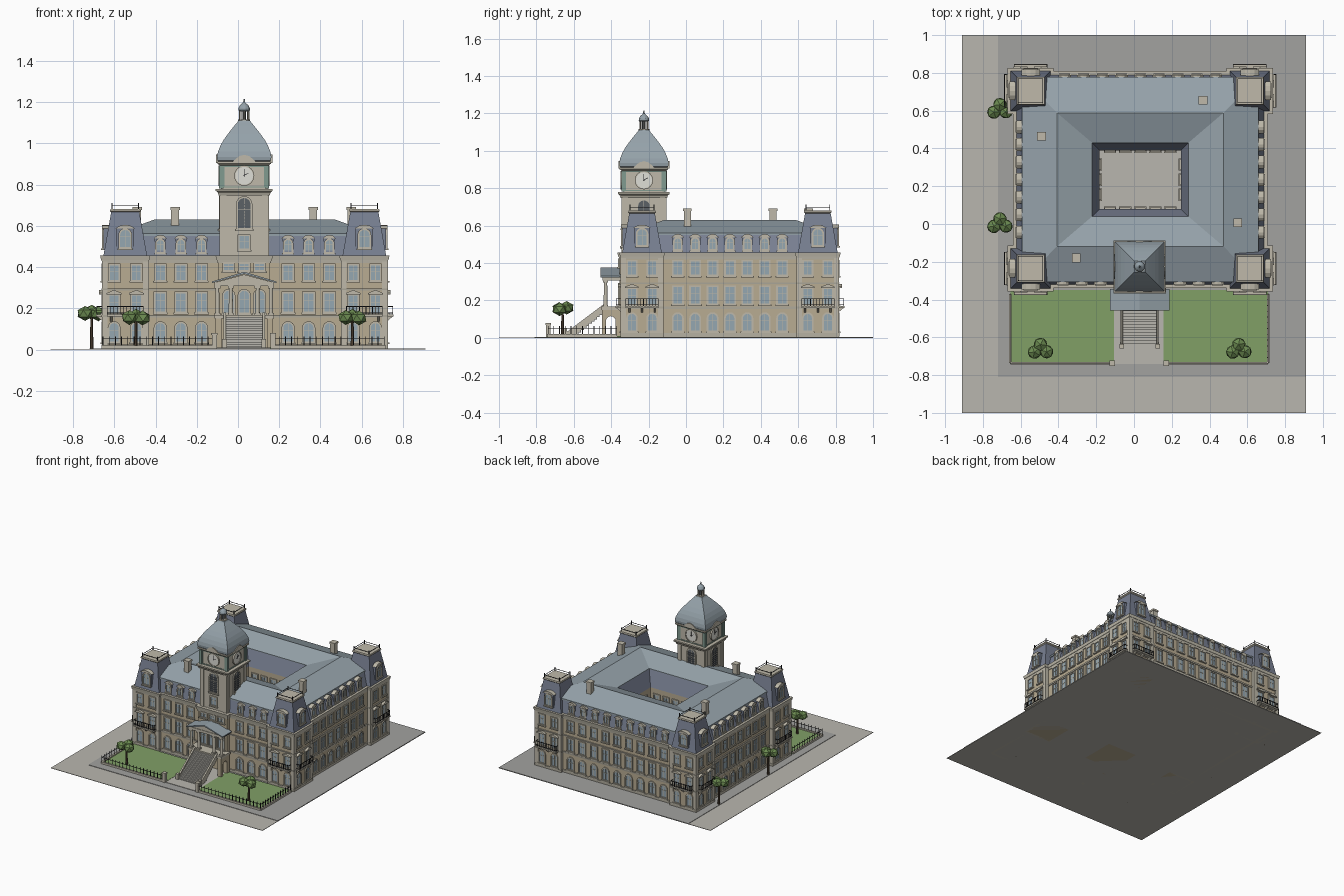
import bpy, bmesh, math, random
from mathutils import Matrix, Vector

if "Cube" in bpy.data.objects:
    bpy.data.objects.remove(bpy.data.objects["Cube"])

random.seed(3)
COLORS = dict(stone=(.72, .67, .57), trim=(.74, .72, .66), slate=(.47, .50, .57), roof=(.58, .63, .66),
              glass=(.58, .65, .69), iron=(.16, .16, .17), lawn=(.50, .62, .40), road=(.72, .71, .68),
              pave=(.63, .63, .62), copper=(.50, .60, .56), leaf=(.42, .54, .32), bark=(.32, .27, .22),
              dark=(.36, .38, .40), white=(.87, .87, .84))
parts = {}


def bm_of(part, mat):
    return parts.setdefault(part, (bmesh.new(), mat))[0]


def box(part, mat, M, x0, x1, y0, y1, z0, z1):
    S = Matrix.Diagonal((x1 - x0, y1 - y0, z1 - z0, 1))
    T = Matrix.Translation(((x0 + x1) / 2, (y0 + y1) / 2, (z0 + z1) / 2))
    bmesh.ops.create_cube(bm_of(part, mat), size=1, matrix=M @ T @ S)


def prism(part, mat, M, pts, d0, d1):
    bm = bm_of(part, mat)
    a, b = [[bm.verts.new(M @ Vector((u, d, z))) for u, z in pts] for d in (d0, d1)]
    bm.faces.new(a)
    bm.faces.new(b[::-1])
    for i in range(len(a)):
        j = (i + 1) % len(a)
        bm.faces.new((a[i], b[i], b[j], a[j]))


def loft(part, mat, M, secs, wrap=False, n=4):
    """Stack of rectangles (n=4) or round rings given as (half x, half y, z)."""
    bm = bm_of(part, mat)
    s = math.sqrt(2) if n == 4 else 1
    ang = [math.pi / 4 + i * math.tau / n for i in range(n)]
    rings = [[bm.verts.new(M @ Vector((hx * s * math.cos(a), hy * s * math.sin(a), z))) for a in ang]
             for hx, hy, z in secs]
    for k in range(len(rings) - (0 if wrap else 1)):
        r, q = rings[k], rings[(k + 1) % len(rings)]
        for i in range(n):
            j = (i + 1) % n
            bm.faces.new((r[i], r[j], q[j], q[i]))
    if not wrap:
        bm.faces.new(rings[0][::-1])
        bm.faces.new(rings[-1])


def band(part, mat, M, hx, hy, z0, z1, t):
    loft(part, mat, M, [(hx - .01, hy - .01, z0), (hx + t * .7, hy + t * .7, z0), (hx + t, hy + t, z1),
                        (hx - .01, hy - .01, z1)], True)


def outline(u, w, z0, z1, arch):
    h = w / 2
    if not arch:
        return [(u - h, z0), (u + h, z0), (u + h, z1), (u - h, z1)]
    return [(u - h, z0), (u + h, z0)] + [(u + h * math.cos(a * math.pi / 8), z1 - h + h * math.sin(a * math.pi / 8))
                                         for a in range(9)]


def frame(part, mat, M, outer, inner, d0, d1):
    n = len(outer)
    for i in range(n):
        j = (i + 1) % n
        prism(part, mat, M, [outer[i], outer[j], inner[j], inner[i]], d0, d1)


def window(M, u, w, z0, z1, D, arch=False, hood=False, pane='glass'):
    inner = outline(u, w, z0, z1, arch)
    frame('window_surrounds', 'trim', M, outline(u, w + .018, z0 - .008, z1 + .009, arch), inner, D - .005, D + .008)
    prism('window_panes_' + pane, pane, M, inner, D - .005, D + .002)
    box('window_bars', 'trim', M, u - .0015, u + .0015, D, D + .004, z0, z1)
    zm = z0 + (z1 - z0) * .6
    box('window_bars', 'trim', M, u - w / 2, u + w / 2, D, D + .004, zm - .0015, zm + .0015)
    box('window_sills', 'trim', M, u - w / 2 - .013, u + w / 2 + .013, D - .005, D + .013, z0 - .014, z0 - .006)
    if hood:
        h = w / 2 + .014
        prism('window_hoods', 'trim', M, [(u - h, z1 + .006), (u + h, z1 + .006), (u + h, z1 + .012),
                                          (u, z1 + .027), (u - h, z1 + .012)], D - .005, D + .02)


def dormer(M, u, w, z0, z1, d0, d1):
    h = w / 2
    box('dormers', 'slate', M, u - h, u + h, d0, d1, z0, z1 - .015)
    prism('dormer_roofs', 'trim', M, [(u - h - .006, z1 - .018), (u + h + .006, z1 - .018), (u + h * .6, z1 - .004),
                                      (u, z1), (u - h * .6, z1 - .004)], d0, d1 + .007)
    window(M, u, w * .58, z0 + .012, z1 - .025, d1, True)


I = Matrix.Identity(4)
C = Matrix.Translation((.033, .235, 0))
T = Matrix.Translation((.03, -.225, 0))
FLIP = Matrix.Diagonal((1, -1, 1, 1))


def face(base, k):  # frame with x along the wall, y outward
    return base @ Matrix.Rotation(k * math.pi / 2, 4, 'Z') @ FLIP


# Ground, lawns and path
box('road', 'road', I, -.91, .91, -1, 1, 0, .003)
box('pavement', 'pave', I, -.72, .91, -.81, 1, .001, .006)
box('path', 'road', I, -.105, .155, -.74, -.35, .002, .009)
for x0, x1 in ((-.655, -.105), (.155, .71)):
    box('lawn', 'lawn', I, x0, x1, -.74, -.35, .002, .011)

# Main block with courtyard, double roof
loft('main_walls', 'stone', C, [(.66, .56, 0), (.66, .56, .455), (.215, .155, .455), (.215, .155, .004)], True)
loft('mansard', 'slate', C, [(.655, .555, .455), (.62, .535, .552), (.255, .195, .57), (.215, .155, .455)], True)
loft('upper_roof', 'roof', C, [(.627, .542, .55), (.627, .542, .562), (.44, .353, .63), (.255, .195, .575),
                               (.255, .195, .56)], True)
box('courtyard_floor', 'road', C, -.215, .215, -.155, .155, .004, .012)
BANDS = ((0, .025, .008), (.155, .168, .008), (.287, .297, .008), (.42, .435, .007), (.435, .457, .014))
for z0, z1, t in BANDS:
    band('main_string_courses', 'trim', C, .66, .56, z0, z1, t)

# Corner pavilions
for sx in (-1, 1):
    for sy in (-1, 1):
        P = C @ Matrix.Translation((sx * .58, sy * .47, 0))
        box('pavilion_walls', 'stone', P, -.108, .108, -.108, .108, 0, .455)
        for z0, z1, t in BANDS:
            band('pavilion_string_courses', 'trim', P, .108, .108, z0, z1, t)
        for a in (-1, 1):
            for b in (-1, 1):
                x, y = a * .1, b * .1
                box('corner_pilasters', 'trim', P, x - .014, x + .014, y - .014, y + .014, 0, .44)
                box('roof_crest_posts', 'iron', P, a * .064 - .002, a * .064 + .002, b * .064 - .002,
                    b * .064 + .002, .68, .712)
        loft('pavilion_roofs', 'slate', P, [(.106, .106, .455), (.096, .096, .51), (.082, .082, .59),
                                            (.068, .068, .668)])
        loft('pavilion_roof_caps', 'trim', P, [(.068, .068, .666), (.074, .074, .672), (.072, .072, .682)])
        loft('roof_crest_rail', 'iron', P, [(.065, .065, .698), (.065, .065, .701), (.062, .062, .701),
                                            (.062, .062, .698)], True)
        for k in (0 if sy < 0 else 2, 1 if sx > 0 else 3):
            dormer(face(P, k), 0, .085, .485, .605, .05, .105)

# Facades on all four sides, and the courtyard walls
for k in range(4):
    M = face(C, k)
    side = k % 2
    D, PD, pc = (.66, .688, .47) if side else (.56, .578, .58)
    if side:
        bays = [i * .093 for i in range(-3, 4)]
    elif k == 2:
        bays = [i * .1 for i in range(-4, 5)]
    else:
        bays = [s * u for s in (-1, 1) for u in (.21, .31, .41)]
    for u in bays:
        window(M, u, .046, .04, .128, D, True)
        window(M, u, .046, .185, .272, D)
        window(M, u, .044, .338, .408, D)
        dormer(M, u, .056, .462, .556, D - .06, D - .012)
    for s in (-1, 1):
        for o in (-.054, .054):
            u = s * pc + o
            window(M, u, .044, .04, .128, PD, True)
            window(M, u, .044, .18, .262, PD, hood=True)
            window(M, u, .042, .338, .408, PD)
        # balcony
        u0, u1 = s * pc - .088, s * pc + .088
        box('balcony_slabs', 'trim', M, u0, u1, PD, PD + .034, .16, .17)
        for z in (.175, .207):
            box('balcony_rails', 'iron', M, u0, u1, PD + .029, PD + .032, z, z + .004)
            for u in (u0, u1 - .003):
                box('balcony_rails', 'iron', M, u, u + .003, PD, PD + .032, z, z + .004)
        for i in range(12):
            u = u0 + i * (u1 - u0 - .003) / 11
            box('balcony_rails', 'iron', M, u, u + .003, PD + .029, PD + .032, .17, .21)
        for u in (u0 + .02, s * pc, u1 - .02):
            prism('balcony_brackets', 'trim', M @ Matrix.Translation((u, PD, 0)) @ Matrix.Rotation(math.pi / 2, 4, 'Z'),
                  [(0, .16), (.03, .16), (0, .135)], -.005, .005)
    CD = -.215 if side else -.155
    for i in range(-1, 2) if side else range(-2, 3):
        window(M, i * .08, .04, .04, .128, CD, True)
        window(M, i * .08, .04, .185, .272, CD)
        window(M, i * .08, .04, .338, .408, CD)

# Chimneys
for x, y in ((-.305, -.18), (-.49, .465), (.365, .655), (.55, .007)):
    box('chimneys', 'trim', I, x - .019, x + .019, y - .019, y + .019, .56, .685)
    box('chimneys', 'trim', I, x - .023, x + .023, y - .023, y + .023, .678, .692)

# Clock tower
box('tower_base', 'stone', T, -.125, .125, -.13, .13, 0, .455)
for z0, z1, t in BANDS[3:]:
    band('tower_cornices', 'trim', T, .125, .128, z0, z1, t)
box('tower_shaft', 'trim', T, -.113, .113, -.113, .113, .45, .76)
band('tower_cornices', 'trim', T, .113, .113, .748, .76, .015)
loft('tower_cornices', 'trim', T, [(.126, .126, .76), (.138, .138, .77), (.138, .138, .78)])
box('belfry', 'trim', T, -.113, .113, -.113, .113, .775, .90)
loft('tower_cornices', 'trim', T, [(.118, .118, .892), (.13, .13, .902), (.13, .13, .912)])
for k in range(4):
    M = face(T, k)
    window(M, 0, .062, .59, .735, .113, True, pane='dark')
    for i in range(8):
        box('louvres', 'dark', M, -.031, .031, .11, .121, .597 + i * .015, .601 + i * .015)
    window(M, 0, .045, .49, .55, .113)
    for s in (-1, 1):
        box('tower_pilasters', 'trim', M, s * .1 - .014, s * .1 + .014, .1, .12, .455, .75)
        box('belfry_corners', 'copper', M, s * .112 - .009, s * .112 + .009, .1, .121, .782, .892)
    frame('belfry_frames', 'copper', M, outline(0, .2, .785, .892, False), outline(0, .19, .79, .886, False), .11, .117)
    arc = [(math.cos(a * math.tau / 24), math.sin(a * math.tau / 24)) for a in range(24)]
    prism('clock_faces', 'white', M, [(.043 * c, .843 + .043 * s) for c, s in arc], .11, .119)
    frame('clock_rims', 'trim', M, [(.049 * c, .843 + .049 * s) for c, s in arc],
          [(.043 * c, .843 + .043 * s) for c, s in arc], .11, .124)
    prism('clock_hands', 'iron', M, [(-.002, .838), (.002, .838), (.001, .876), (-.001, .876)], .119, .121)
    prism('clock_hands', 'iron', M, [(-.004, .841), (.022, .854), (.021, .857), (-.004, .845)], .119, .121)
    prism('dome_gables', 'trim', M, [(-.065, .905), (.065, .905), (.05, .917), (.025, .938), (0, .945),
                                     (-.025, .938), (-.05, .917)], .09, .137)
loft('dome', 'roof', T, [(h, h, z) for h, z in ((.122, .91), (.13, .917), (.132, .935), (.127, .96), (.115, .99), (.1, 1.017),
                         (.08, 1.045), (.062, 1.068), (.046, 1.088), (.034, 1.102), (.028, 1.112))])
loft('lantern_floor', 'trim', T, [(.03, .03, 1.108), (.03, .03, 1.116)], n=12)
loft('lantern_core', 'dark', T, [(.009, .009, 1.11), (.009, .009, 1.165)], n=8)
for i in range(8):
    a = i * math.tau / 8
    L = T @ Matrix.Translation((.022 * math.cos(a), .022 * math.sin(a), 0))
    loft('lantern_columns', 'trim', L, [(.003, .003, 1.115), (.003, .003, 1.16)], n=6)
loft('lantern_cap', 'roof', T, [(r, r, z) for r, z in ((.024, 1.156), (.029, 1.162), (.028, 1.172), (.022, 1.184),
                                (.012, 1.193), (.005, 1.2), (.003, 1.215))], n=12)

# Entrance porch: arched base, columns, pediment
F = face(T, 0)
box('porch_floor', 'trim', F, -.145, .145, .12, .227, .15, .167)
for k, s in ((1, 1), (3, -1)):
    arch = [(-.177 + .026 * math.cos(a * math.pi / 8), .09 + .026 * math.sin(a * math.pi / 8)) for a in range(9)]
    pts = [(-.125, 0), (-.125, .152), (-.224, .152), (-.224, 0), (-.203, 0)] + arch[::-1] + [(-.151, 0)]
    prism('porch_arches', 'stone', face(T, k), [(s * u, z) for u, z in pts], .11, .14)
for x in (-.13, -.065, .065, .13):
    L = T @ Matrix.Translation((x, -.205, 0))
    loft('porch_columns', 'trim', L, [(.011, .011, .175), (.009, .009, .298)], n=12)
    for z in (.165, .297):
        box('porch_column_blocks', 'trim', L, -.014, .014, -.014, .014, z, z + .012)
box('porch_entablature', 'trim', F, -.145, .145, .12, .222, .308, .328)
prism('porch_pediment', 'trim', F, [(-.14, .326), (.14, .326), (0, .364)], .12, .218)
for s in (-1, 1):
    prism('porch_roof', 'roof', F, [(s * .157, .322), (s * .157, .33), (0, .377), (0, .367)], .12, .232)
for u in (-.075, 0, .075):
    window(F, u, .046, .18, .285, .13, True)
    window(F, u, .044, .385, .415, .13)

# Front stairs with sloping side walls
for i in range(14):
    d = .222 + i * .0142
    box('stair_steps', 'road', F, -.1, .1, d, d + .0148, max(0, .122 - i * .0115), .157 - i * .0109)
for s in (-1, 1):
    R = F @ Matrix.Translation((s * .095, 0, 0)) @ Matrix.Rotation(math.pi / 2, 4, 'Z')
    prism('stair_side_walls', 'trim', R, [(.215, .14), (.215, .18), (.41, .034), (.42, .006), (.385, .006)], -.006, .006)
    box('stair_posts', 'trim', F, s * .095 - .012, s * .095 + .012, .41, .434, 0, .05)

# Garden wall and fence
def fence(x0, y0, x1, y1):
    v = Vector((x1 - x0, y1 - y0))
    M = Matrix.Translation((x0, y0, 0)) @ Matrix.Rotation(math.atan2(v.y, v.x), 4, 'Z')
    box('garden_wall', 'trim', M, 0, v.length, -.007, .007, 0, .02)
    box('fence_rails', 'iron', M, 0, v.length, -.0015, .0015, .05, .053)
    n = round(v.length / .03)
    for i in range(n + 1):
        u = i * v.length / n
        box('fence_pickets', 'iron', M, u - .002, u + .002, -.002, .002, .02, .064)


for x0, x1 in ((-.655, -.115), (.71, .17)):
    fence(x0, -.737, x1, -.737)
    fence(x0, -.737, x0, -.37)
    box('gate_posts', 'trim', I, x1 - .012, x1 + .012, -.749, -.725, 0, .075)
    box('gate_posts', 'trim', I, x1 - .015, x1 + .015, -.752, -.722, .07, .08)

# Trees with clustered faceted crowns
for x, y, z in ((-.495, -.66, .155), (.555, -.66, .155), (-.71, .61, .175), (-.71, .005, .175)):
    L = Matrix.Translation((x, y, 0))
    loft('tree_trunks', 'bark', L, [(.009, .009, 0), (.006, .006, z)], n=6)
    for dx, dy, dz in ((-.032, -.018, 0), (.032, -.016, -.002), (0, .022, .006)):
        R = Matrix.Translation((dx, dy, z + dz)) @ Matrix.Rotation(random.random() * 3, 4, 'Z')
        bmesh.ops.create_icosphere(bm_of('tree_crowns', 'leaf'), subdivisions=1, radius=.04,
                                   matrix=L @ R @ Matrix.Diagonal((1, 1, .9, 1)))

# Turn every collected part into an object
mats = {}
for name, c in COLORS.items():
    mats[name] = bpy.data.materials.new(name)
    mats[name].diffuse_color = [v ** 2.2 for v in c] + [1]
for name, (bm, mat) in parts.items():
    bmesh.ops.recalc_face_normals(bm, faces=bm.faces[:])
    me = bpy.data.meshes.new(name)
    bm.to_mesh(me)
    bm.free()
    me.materials.append(mats[mat])
    bpy.context.collection.objects.link(bpy.data.objects.new(name, me))

for m in bpy.data.materials:
    if m.users and not m.is_grease_pencil:
        m.use_nodes = True
        m.node_tree.nodes["Principled BSDF"].inputs["Base Color"].default_value = m.diffuse_color
